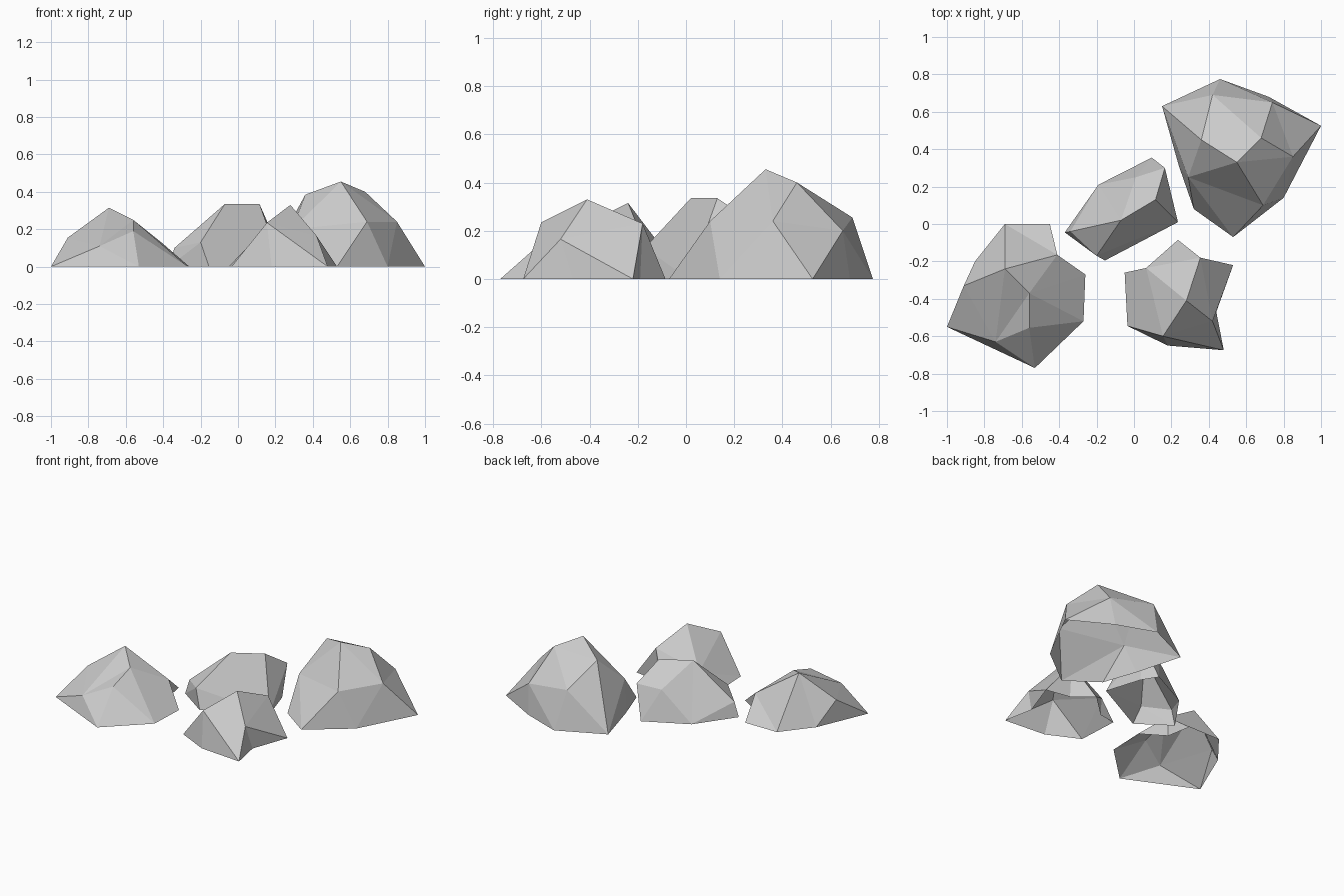
import bpy, bmesh
from mathutils import Vector


def rock(name, centre, base, upper):
    """Faceted open-bottomed rock: ground outline plus raised corner points."""
    c = Vector((*centre, 0))
    points = [Vector((x, y, 0)) for x, y in base] + [Vector(p) for p in upper]
    bm = bmesh.new()
    # Skin the points on a unit dome so that dents keep their corners
    verts = [bm.verts.new((p - c).normalized()) for p in points]
    pole = bm.verts.new((0, 0, -0.05))
    bmesh.ops.convex_hull(bm, input=list(bm.verts))
    # Move every corner to its real place and open the underside
    for v, p in zip(verts, points):
        if v.is_valid:
            v.co = p
    bmesh.ops.delete(bm, geom=[pole], context='VERTS')
    bmesh.ops.recalc_face_normals(bm, faces=list(bm.faces))
    mesh = bpy.data.meshes.new(name)
    bm.to_mesh(mesh)
    bm.free()
    obj = bpy.data.objects.new(name, mesh)
    bpy.context.collection.objects.link(obj)
    return obj


# Wide low rock on the left
rock("left_rock", (-0.63, -0.37),
     [(-0.69, 0), (-0.45, 0), (-0.42, -0.17), (-0.26, -0.27), (-0.27, -0.52),
      (-0.53, -0.77), (-1.0, -0.55), (-0.85, -0.20)],
     [(-0.41, -0.165, 0.13), (-0.91, -0.33, 0.155), (-0.69, -0.24, 0.315),
      (-0.56, -0.37, 0.25), (-0.56, -0.555, 0.19), (-0.74, -0.63, 0.11)])

# Tallest rock at the back right
rock("large_rock", (0.56, 0.35),
     [(0.15, 0.63), (0.46, 0.775), (0.72, 0.68), (1.0, 0.525), (0.80, 0.14),
      (0.53, -0.07), (0.32, 0.08), (0.24, 0.31)],
     [(0.42, 0.69, 0.255), (0.74, 0.65, 0.20), (0.68, 0.46, 0.40),
      (0.55, 0.33, 0.455), (0.36, 0.45, 0.385), (0.29, 0.25, 0.20),
      (0.85, 0.36, 0.24), (0.69, 0.10, 0.24)])

# Narrow rock in the middle
rock("middle_rock", (-0.05, 0.05),
     [(-0.37, -0.045), (-0.19, 0.21), (0.095, 0.355), (0.16, 0.25),
      (0.235, 0.01), (-0.155, -0.195)],
     [(-0.34, -0.04, 0.10), (-0.20, -0.17, 0.13), (-0.07, 0.02, 0.335),
      (0.115, 0.13, 0.335), (0.01, 0.25, 0.20), (0.165, 0.30, 0.22)])

# Small peaked rock at the front
rock("front_rock", (0.24, -0.40),
     [(-0.05, -0.26), (0.07, -0.24), (0.235, -0.085), (0.36, -0.19),
      (0.53, -0.22), (0.44, -0.47), (0.48, -0.675), (0.18, -0.65),
      (-0.035, -0.545)],
     [(0.065, -0.235, 0.12), (0.355, -0.18, 0.23), (0.28, -0.41, 0.33),
      (0.42, -0.52, 0.165), (0.155, -0.60, 0.235)])
